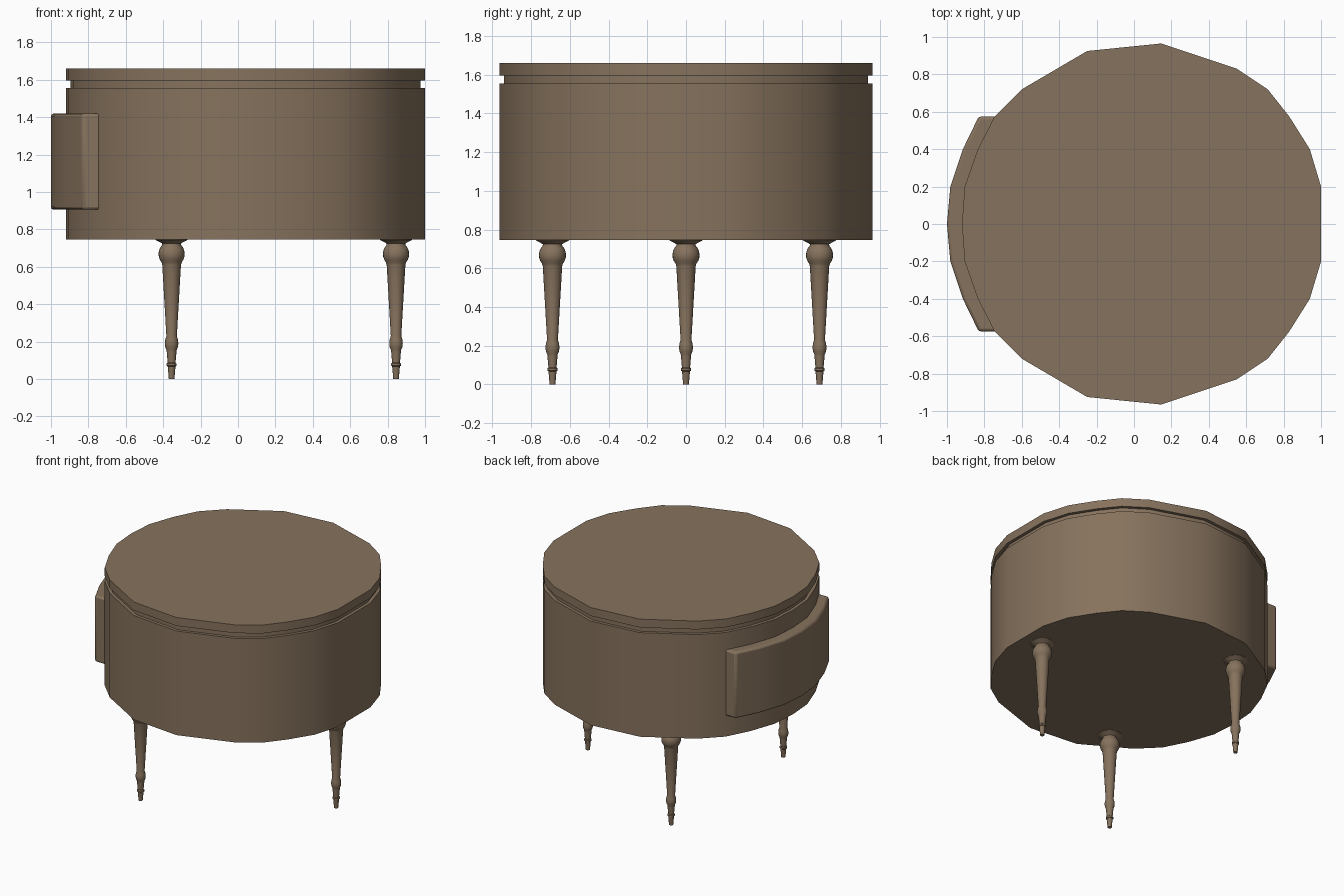
import bpy, bmesh, math

if "Cube" in bpy.data.objects:
    bpy.data.objects.remove(bpy.data.objects["Cube"])

wood = bpy.data.materials.new("brown_wood")
wood.diffuse_color = (0.24, 0.17, 0.11, 1)
wood.use_nodes = True
wood.node_tree.nodes["Principled BSDF"].inputs["Base Color"].default_value = wood.diffuse_color


def finish(name, bm, angle=40):
    bmesh.ops.recalc_face_normals(bm, faces=bm.faces)
    mesh = bpy.data.meshes.new(name)
    bm.to_mesh(mesh)
    bm.free()
    obj = bpy.data.objects.new(name, mesh)
    bpy.context.collection.objects.link(obj)
    mesh.materials.append(wood)
    bpy.ops.object.select_all(action='DESELECT')
    bpy.context.view_layer.objects.active = obj
    obj.select_set(True)
    bpy.ops.object.shade_smooth_by_angle(angle=math.radians(angle))
    return obj


def mirrored(half):
    # half outline with y >= 0, completed across the x axis
    return half + [(x, -y) for x, y in reversed(half) if y > 0]


def prism(outline, z0, z1):
    bm = bmesh.new()
    low = [bm.verts.new((x, y, z0)) for x, y in outline]
    high = [bm.verts.new((x, y, z1)) for x, y in outline]
    n = len(outline)
    bm.faces.new(low[::-1])
    bm.faces.new(high)
    for i in range(n):
        j = (i + 1) % n
        bm.faces.new((low[i], low[j], high[j], high[i]))
    return bm


def scaled(outline, f):
    return [(0.04 + (x - 0.04) * f, y * f) for x, y in outline]


def lathe(name, profile, cx, cy, sides=24):
    bm = bmesh.new()
    rings = []
    for r, z in profile:
        rings.append([bm.verts.new((cx + r * math.cos(math.tau * i / sides),
                                    cy + r * math.sin(math.tau * i / sides), z))
                      for i in range(sides)])
    for a, b in zip(rings, rings[1:]):
        for i in range(sides):
            j = (i + 1) % sides
            bm.faces.new((a[i], a[j], b[j], b[i]))
    bm.faces.new(rings[0][::-1])
    bm.faces.new(rings[-1])
    return finish(name, bm, 35)


# Faceted drum: body, recessed groove and lid
drum = mirrored([(1.0, 0.20), (0.94, 0.40), (0.83, 0.575), (0.715, 0.72),
                 (0.55, 0.83), (0.145, 0.965), (-0.25, 0.925), (-0.60, 0.72),
                 (-0.745, 0.575), (-0.835, 0.40), (-0.905, 0.20), (-0.92, 0)])
finish("drum_body", prism(drum, 0.745, 1.555))
finish("lid_groove", prism(scaled(drum, 0.975), 1.55, 1.60))
finish("lid", prism(drum, 1.595, 1.66))

# Curved drawer front on the left side
front = mirrored([(-0.70, 0.575), (-0.83, 0.575), (-0.915, 0.40),
                  (-0.982, 0.20), (-1.0, 0)])
drawer = finish("drawer_front", prism(front, 0.905, 1.42), 35)
bevel = drawer.modifiers.new("soft_edges", 'BEVEL')
bevel.width = 0.015
bevel.segments = 2
bevel.limit_method = 'ANGLE'
bevel.angle_limit = math.radians(35)

# Three turned legs
ball = [(0.07 * math.sin(math.radians(a)), 0.668 - 0.07 * math.cos(math.radians(a)))
        for a in range(50, 136, 14)]
leg = [(0.015, 0), (0.02, 0.06), (0.021, 0.067), (0.026, 0.071), (0.026, 0.082),
       (0.021, 0.087), (0.026, 0.145), (0.027, 0.155), (0.034, 0.17),
       (0.036, 0.19), (0.034, 0.21), (0.028, 0.23), (0.05, 0.61)] + ball + [
       (0.05, 0.724), (0.058, 0.729), (0.085, 0.743), (0.085, 0.747)]
for name, x, y in (("right_leg", 0.845, 0), ("front_left_leg", -0.355, -0.69),
                   ("back_left_leg", -0.355, 0.69)):
    lathe(name, leg, x, y)
